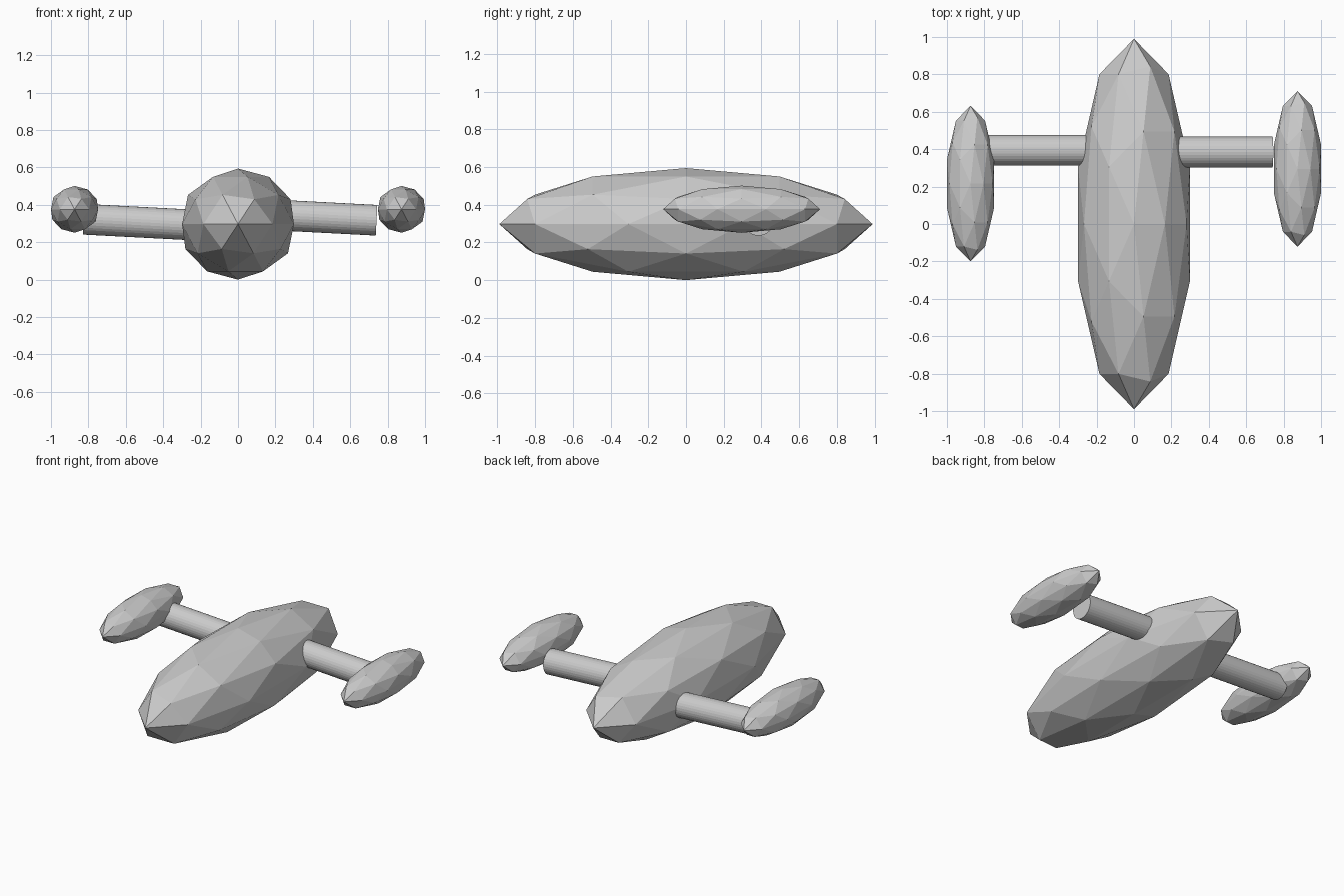
import bpy
from math import pi, radians, tan

if "Cube" in bpy.data.objects:
    bpy.data.objects.remove(bpy.data.objects["Cube"])

BODY_Z = 0.297
TILT = radians(3)


def ellipsoid(name, centre, size):
    """Low-poly icosphere stretched to the given overall size."""
    bpy.ops.mesh.primitive_ico_sphere_add(subdivisions=2, radius=1, location=centre)
    ob = bpy.context.object
    ob.name = name
    ob.dimensions = size
    return ob


def strut(name, x0, x1, y, z0, radius=0.082):
    """Slightly tilted tube; z0 is the axis height at x0."""
    z1 = z0 - (x1 - x0) * tan(TILT)
    bpy.ops.mesh.primitive_cylinder_add(
        vertices=32, radius=radius, depth=(x1 - x0) / abs(1),
        location=((x0 + x1) / 2, y, (z0 + z1) / 2),
        rotation=(0, pi / 2 + TILT, 0))
    bpy.context.object.name = name


# Main hull
ellipsoid("hull", (0, 0, BODY_Z), (0.598, 1.98, 0.594))

# Side pods (the right one sits slightly further back)
ellipsoid("left_pod", (-0.874, 0.216, 0.376), (0.252, 0.832, 0.25))
ellipsoid("right_pod", (0.874, 0.295, 0.376), (0.252, 0.832, 0.25))

# Connecting struts, both leaning the same way
strut("left_strut", -0.826, -0.14, 0.394, 0.323)
strut("right_strut", 0.12, 0.741, 0.385, 0.350)
